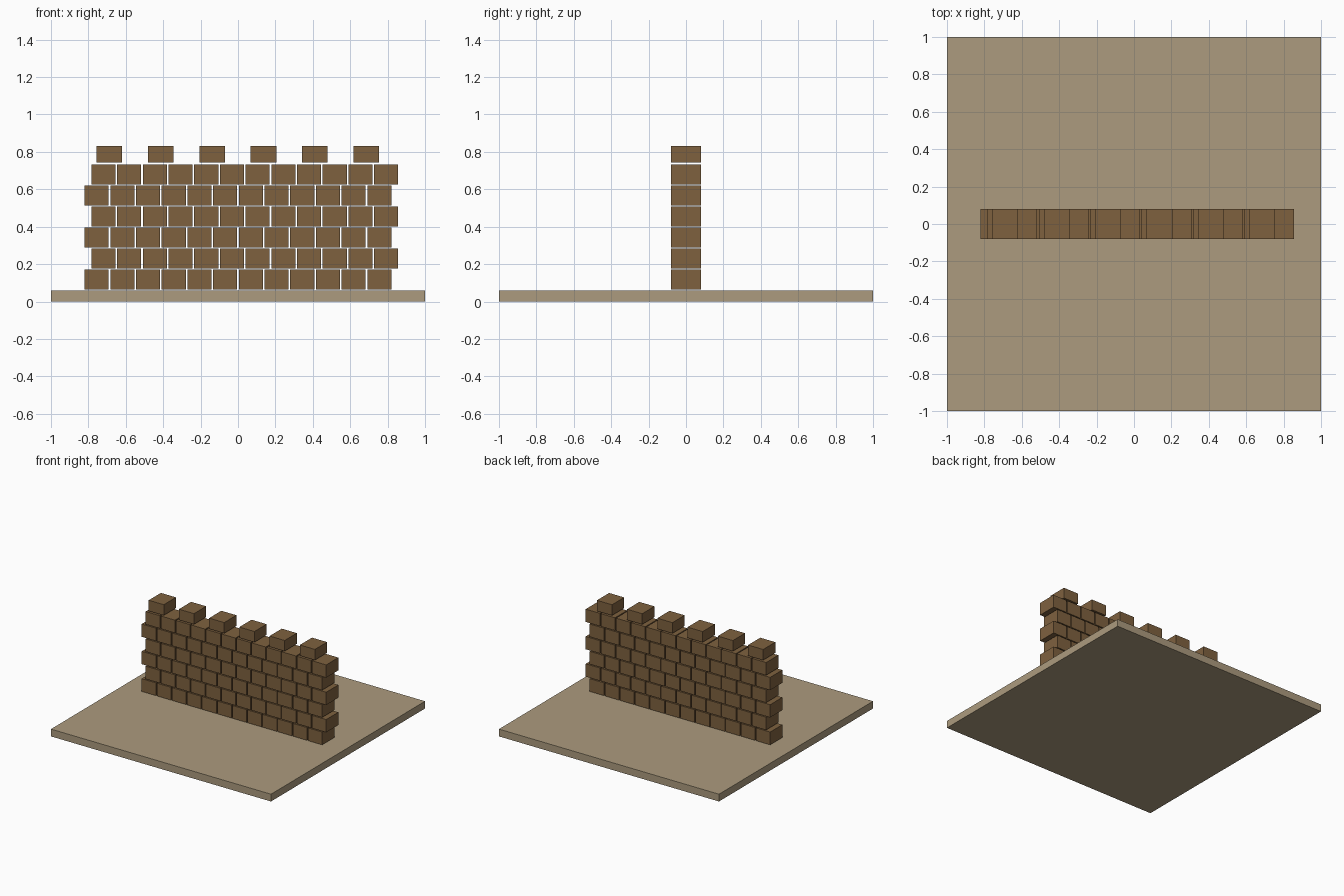
import bpy

if "Cube" in bpy.data.objects:
    bpy.data.objects.remove(bpy.data.objects["Cube"])

def material(name, rgb):
    m = bpy.data.materials.new(name)
    lin = [((c / 255 + 0.055) / 1.055) ** 2.4 for c in rgb]
    m.diffuse_color = (*lin, 1)
    m.use_nodes = True
    m.node_tree.nodes["Principled BSDF"].inputs["Base Color"].default_value = m.diffuse_color
    return m

SAND = material("sand", (172, 155, 126))
BROWN = material("brown brick", (126, 97, 63))

def box(name, center, size, mat):
    bpy.ops.mesh.primitive_cube_add(size=1, location=center)
    o = bpy.context.object
    o.name = name
    o.scale = size
    bpy.ops.object.transform_apply(location=False, rotation=False, scale=True)
    o.data.materials.append(mat)

# Ground slab
box("ground_slab", (0, 0, 0.03), (2, 2, 0.06), SAND)

# Six staggered courses of twelve bricks
PITCH, DEPTH = 0.1374, 0.158
for row in range(6):
    shift = 0.0365 if row % 2 else 0
    for i in range(12):
        box(f"brick_{row}_{i}", ((i - 5.5) * PITCH + shift, 0, 0.118 + row * 0.1123),
            (0.129, DEPTH, 0.105), BROWN)

# Battlement blocks along the top
for i in range(6):
    box(f"battlement_{i}", ((i - 2.5) * 2 * PITCH - 0.001, 0, 0.788), (0.137, DEPTH, 0.088), BROWN)
